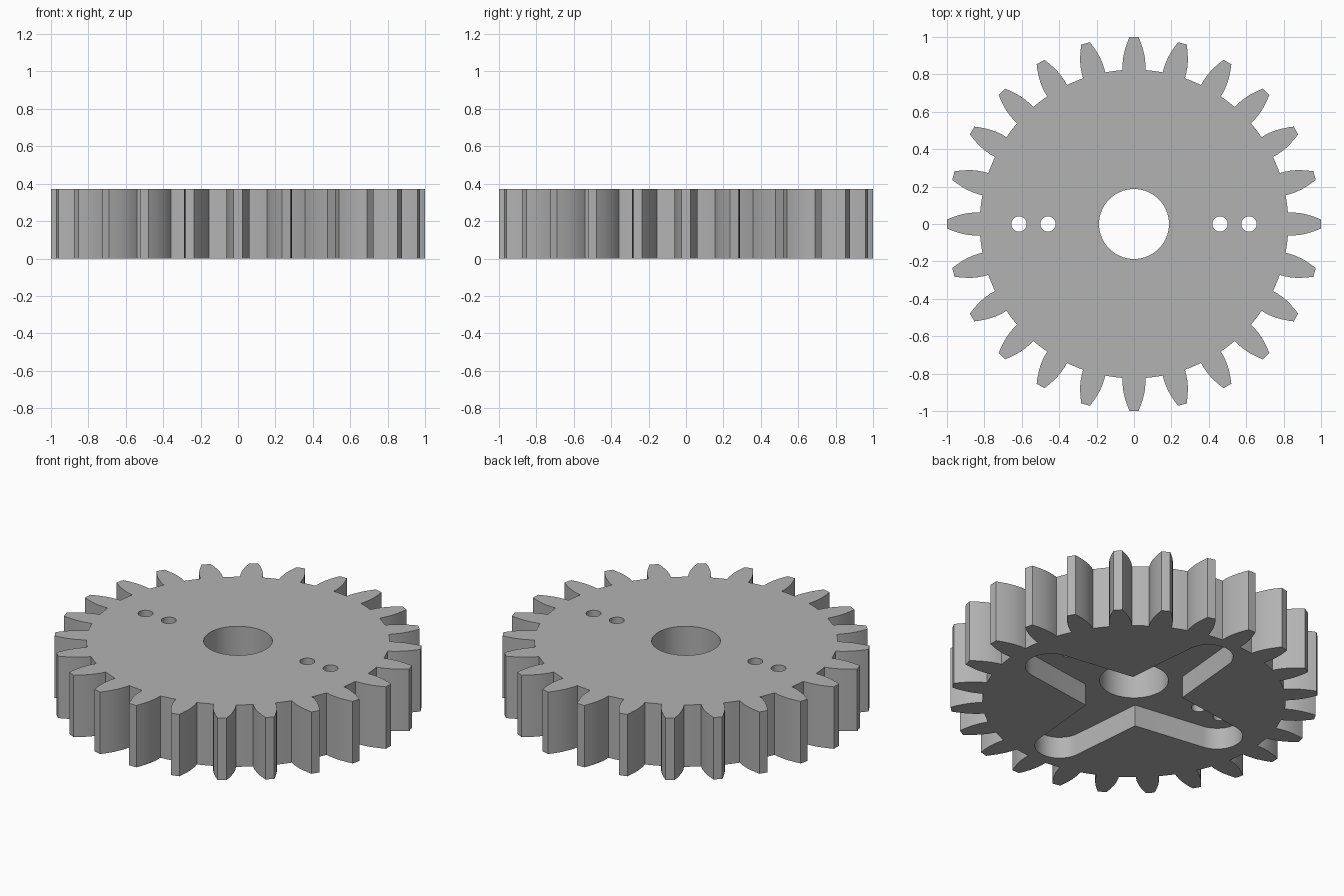
import bpy, bmesh
from math import sin, cos, pi, atan2, hypot, radians

HEIGHT, RECESS, TEETH = 0.372, 0.13, 24

cube = bpy.data.objects.get("Cube")
if cube:
    bpy.data.objects.remove(cube, do_unlink=True)

grey = bpy.data.materials.new("plain_grey")
grey.use_nodes = True
colour = (0.45, 0.45, 0.45, 1)
grey.diffuse_color = colour
grey.node_tree.nodes["Principled BSDF"].inputs["Base Color"].default_value = colour


def prism(name, outline, z0, z1):
    """Extrude a closed counter-clockwise outline between two heights."""
    bm = bmesh.new()
    base = bm.faces.new([bm.verts.new((x, y, z0)) for x, y in outline])
    top = bmesh.ops.extrude_face_region(bm, geom=[base])["geom"]
    moved = [v for v in top if isinstance(v, bmesh.types.BMVert)]
    bmesh.ops.translate(bm, verts=moved, vec=(0, 0, z1 - z0))
    bmesh.ops.recalc_face_normals(bm, faces=bm.faces)
    mesh = bpy.data.meshes.new(name)
    bm.to_mesh(mesh)
    bm.free()
    mesh.materials.append(grey)
    ob = bpy.data.objects.new(name, mesh)
    bpy.context.collection.objects.link(ob)
    return ob


def arc(cx, cy, r, a0, a1, n):
    return [(cx + r * cos(a0 + (a1 - a0) * i / n),
             cy + r * sin(a0 + (a1 - a0) * i / n)) for i in range(n + 1)]


def circle(cx, cy, r, n):
    return arc(cx, cy, r, 0, 2 * pi, n)[:-1]


# Toothed outline: half profile of one tooth as (distance out, half width)
flank = [(0.823, 0.061), (0.85, 0.0615), (0.88, 0.059), (0.91, 0.054),
         (0.94, 0.046), (0.97, 0.036), (1.0, 0.024)]
tooth = [(r, -w) for r, w in flank] + [(r, w) for r, w in reversed(flank)]
outline = []
for i in range(TEETH):
    turn = 2 * pi * i / TEETH
    for x, y in tooth:
        a, r = atan2(y, x) + turn, hypot(x, y) if x < 1 else 1.0
        outline.append((r * cos(a), r * sin(a)))
    # root between this tooth and the next
    mid = turn + pi / TEETH
    outline += arc(0, 0, 0.825, mid - radians(1.2), mid + radians(1.2), 1)

gear = prism("gear_body", outline, 0, HEIGHT)

# Cross-shaped recess: four tapered arms with rounded ends
cross = []
for k in range(4):
    turn = k * pi / 2
    reach, end = ((0.59, 0.14), (0.63, 0.135))[k % 2]
    cross += arc(reach * cos(turn), reach * sin(turn), end,
                 turn - radians(83), turn + radians(83), 16)
    sx, sy = ((1, 1), (-1, 1), (-1, -1), (1, -1))[k]
    cross.append((sx * 0.175, sy * 0.2))

cutters = [prism("cross_cutter", cross, -0.1, RECESS),
           prism("bore_cutter", circle(0, 0, 0.187, 64), -0.2, HEIGHT + 0.1)]
for x in (-0.615, -0.46, 0.46, 0.615):
    cutters.append(prism("pin_hole_cutter", circle(x, 0, 0.041, 24), RECESS / 2, HEIGHT + 0.1))

# Cut the recess, bore and pin holes
bpy.context.view_layer.objects.active = gear
for cutter in cutters:
    cut = gear.modifiers.new("cut", "BOOLEAN")
    cut.operation, cut.solver, cut.object = "DIFFERENCE", "EXACT", cutter
    bpy.ops.object.modifier_apply(modifier=cut.name)
    bpy.data.objects.remove(cutter, do_unlink=True)

bpy.ops.object.select_all(action="DESELECT")
gear.select_set(True)
bpy.ops.object.shade_smooth_by_angle(angle=radians(25))
